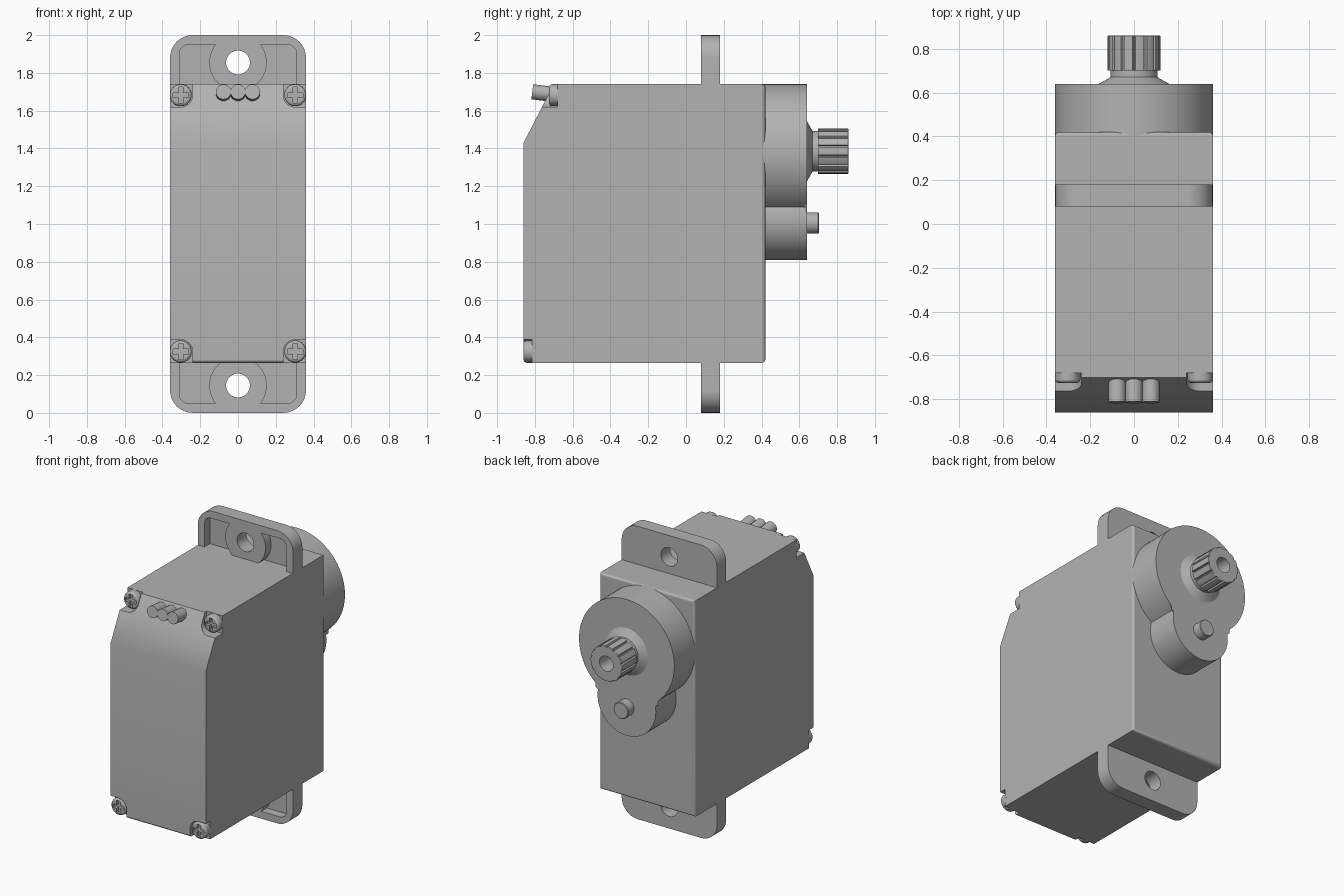
import bpy, bmesh
from math import sin, cos, pi, radians, asin, atan2, sqrt

if "Cube" in bpy.data.objects:
    bpy.data.objects.remove(bpy.data.objects["Cube"], do_unlink=True)

GREY = (0.45, 0.45, 0.45, 1)
grey = bpy.data.materials.new("mid_grey")
grey.use_nodes = True
grey.diffuse_color = GREY
grey.node_tree.nodes["Principled BSDF"].inputs["Base Color"].default_value = GREY


def arc(cx, cz, r, a0, a1, n):
    """Points along an arc, angles in degrees."""
    return [(cx + r * cos(radians(a0 + (a1 - a0) * i / n)),
             cz + r * sin(radians(a0 + (a1 - a0) * i / n))) for i in range(n + 1)]


def circle(cx, cz, r, n=48):
    return arc(cx, cz, r, 0, 360, n)[:-1]


def rounded_rect(x0, z0, x1, z1, r):
    return (arc(x1 - r, z1 - r, r, 0, 90, 8) + arc(x0 + r, z1 - r, r, 90, 180, 8)
            + arc(x0 + r, z0 + r, r, 180, 270, 8) + arc(x1 - r, z0 + r, r, 270, 360, 8))


def add_object(name, bm):
    bmesh.ops.recalc_face_normals(bm, faces=bm.faces)
    mesh = bpy.data.meshes.new(name)
    bm.to_mesh(mesh)
    bm.free()
    mesh.materials.append(grey)
    obj = bpy.data.objects.new(name, mesh)
    bpy.context.collection.objects.link(obj)
    return obj


def prism(name, outline, w0, w1, axis="y", bevel=0, rule=None):
    """Extrude an outline along an axis, rounding the edges whose ends meet the rule."""
    bm = bmesh.new()
    rings = [[bm.verts.new((u, w, v) if axis == "y" else (w, u, v)) for u, v in outline]
             for w in (w0, w1)]
    for ring in rings:
        bm.faces.new(ring)
    for i in range(len(outline)):
        j = i - 1
        bm.faces.new((rings[0][j], rings[0][i], rings[1][i], rings[1][j]))
    if bevel:
        edges = [e for e in bm.edges if rule(e.verts[0].co, e.verts[1].co)]
        bmesh.ops.bevel(bm, geom=edges, offset=bevel, segments=4, profile=0.5,
                        affect="EDGES", clamp_overlap=True)
    return add_object(name, bm)


def lathe(name, profile, cz, n=48):
    """Revolve (radius, y) points about the y direction at height cz."""
    bm = bmesh.new()
    rings = [[bm.verts.new((x, y, z)) for x, z in circle(0, cz, r, n)] for r, y in profile]
    for a, b in zip(rings, rings[1:]):
        for i in range(n):
            bm.faces.new((a[i - 1], a[i], b[i], b[i - 1]))
    bm.faces.new(rings[0])
    bm.faces.new(rings[-1])
    return add_object(name, bm)


def cut(obj, *cutters):
    """Subtract the cutters for good, then remove them."""
    for cutter in cutters:
        mod = obj.modifiers.new("cut", "BOOLEAN")
        mod.operation, mod.solver, mod.object = "DIFFERENCE", "EXACT", cutter
        graph = bpy.context.evaluated_depsgraph_get()
        mesh = bpy.data.meshes.new_from_object(obj.evaluated_get(graph))
        obj.modifiers.clear()
        obj.data = mesh
        bpy.data.objects.remove(cutter, do_unlink=True)
    return obj


parts = []

# Main case, with a sloped upper front and rounded rear edges
W, LOW, HIGH, FRONT, BACK = 0.36, 0.265, 1.74, -0.86, 0.42
case = prism("case", [(FRONT, LOW), (BACK, LOW), (BACK, HIGH), (-0.70, HIGH), (FRONT, 1.43)],
             -W, W, "x", 0.018,
             lambda a, b: min(a.y, b.y) > BACK - 0.01
             or (max(a.y, b.y) < FRONT + 0.01 and max(a.z, b.z) < LOW + 0.01))
parts.append(case)

# Corner screws, each in a notch open to the outside
SX, R = 0.303, 0.063
for side, sx in (("left", 1), ("right", -1)):
    for level, sz, cz, y in (("upper", 1, 1.682, -0.725), ("lower", -1, 0.325, -0.86)):
        shape = arc(0, 0, R, 180, 270, 10) + [(0.1, -R), (0.1, 0.1), (-R, 0.1)]
        notch = prism("notch", [(sx * (SX + u), cz + sz * v) for u, v in shape],
                      -1, y + 0.045)
        cut(case, notch)
        screw = prism(f"{level}_{side}_screw", circle(sx * SX, cz, 0.058, 32), y, y + 0.06,
                      bevel=0.016, rule=lambda a, b: max(a.y, b.y) < y + 0.001)
        t, arm = 0.012, 0.042
        quarter = [(arm, -t), (arm, t), (t, t)]
        cross = []
        for k in range(4):
            c, s = cos(k * pi / 2), sin(k * pi / 2)
            cross += [(sx * SX + u * c - v * s, cz + u * s + v * c) for u, v in quarter]
        parts.append(cut(screw, prism("cross", cross, y - 0.05, y + 0.022)))

# Mounting ears: one rounded plate with pockets around the hole bosses
plate = prism("mounting_plate", rounded_rect(-W, 0, W, 2, 0.12), 0.08, 0.18)
for hz, z0, z1 in ((1.855, 1.6, 1.95), (0.145, 0.05, 0.4)):
    pocket = prism("pocket", rounded_rect(-0.31, z0, 0.31, z1, 0.05), 0, 0.14)
    cut(pocket, prism("boss", circle(0, hz, 0.152), -0.1, 0.3))
    cut(plate, pocket, prism("hole", circle(0, hz, 0.063), -0.1, 0.3))
parts.append(plate)

# Gear housing: large and small round lobes in one outline
BIG, SMALL, BZ, SZ = 0.36, 0.22, 1.38, 1.03
gap = BZ - SZ
meet = (gap ** 2 + BIG ** 2 - SMALL ** 2) / (2 * gap)
half = sqrt(BIG ** 2 - meet ** 2)
a = atan2(-meet, half) * 180 / pi
b = asin((gap - meet) / SMALL) * 180 / pi
outline = arc(0, BZ, BIG, a, 180 - a, 56) + arc(0, SZ, SMALL, 180 - b, 360 + b, 36)[1:-1]
parts.append(prism("gear_housing", outline, 0.38, 0.64, bevel=0.02,
                   rule=lambda p, q: min(p.y, q.y) > 0.63))

# Output shaft: flared collar, neck and toothed end with a screw hole
SHAFT = 1.385
parts.append(lathe("shaft_collar", [(0.16, 0.62), (0.16, 0.64), (0.115, 0.665), (0.108, 0.67),
                                    (0.108, 0.72)], SHAFT))
teeth = 14
spline = []
for k in range(teeth):
    for step, r in ((-0.36, 0.12), (0, 0.121), (0.36, 0.12), (0.44, 0.108), (0.56, 0.108)):
        ang = 2 * pi * (k + step) / teeth
        spline.append((r * cos(ang), SHAFT + r * sin(ang)))
shaft = prism("output_shaft", spline, 0.70, 0.86, bevel=0.005,
              rule=lambda p, q: min(p.y, q.y) > 0.85)
parts.append(cut(shaft, prism("bore", circle(0, SHAFT, 0.052, 32), 0.74, 1)))

# Small gear pin
parts.append(lathe("gear_pin", [(0.056, 0.62), (0.056, 0.70), (0.052, 0.704)], 1.005, 32))

# Three cable stubs, tilted slightly upward
for name, x in (("left", 0.077), ("middle", 0), ("right", -0.077)):
    wire = lathe(f"{name}_cable", [(0.04, -0.82), (0.04, -0.66)], 0, 24)
    wire.location = (x, 0, 1.60)
    wire.rotation_euler.x = radians(-7)
    parts.append(wire)

# Smooth curved surfaces, keeping real corners crisp
bpy.ops.object.select_all(action="DESELECT")
for obj in parts:
    obj.select_set(True)
bpy.context.view_layer.objects.active = case
bpy.ops.object.shade_smooth_by_angle(angle=radians(28))
for obj in parts:
    mod = obj.modifiers.new("flat_face_shading", "WEIGHTED_NORMAL")
    mod.keep_sharp = True
